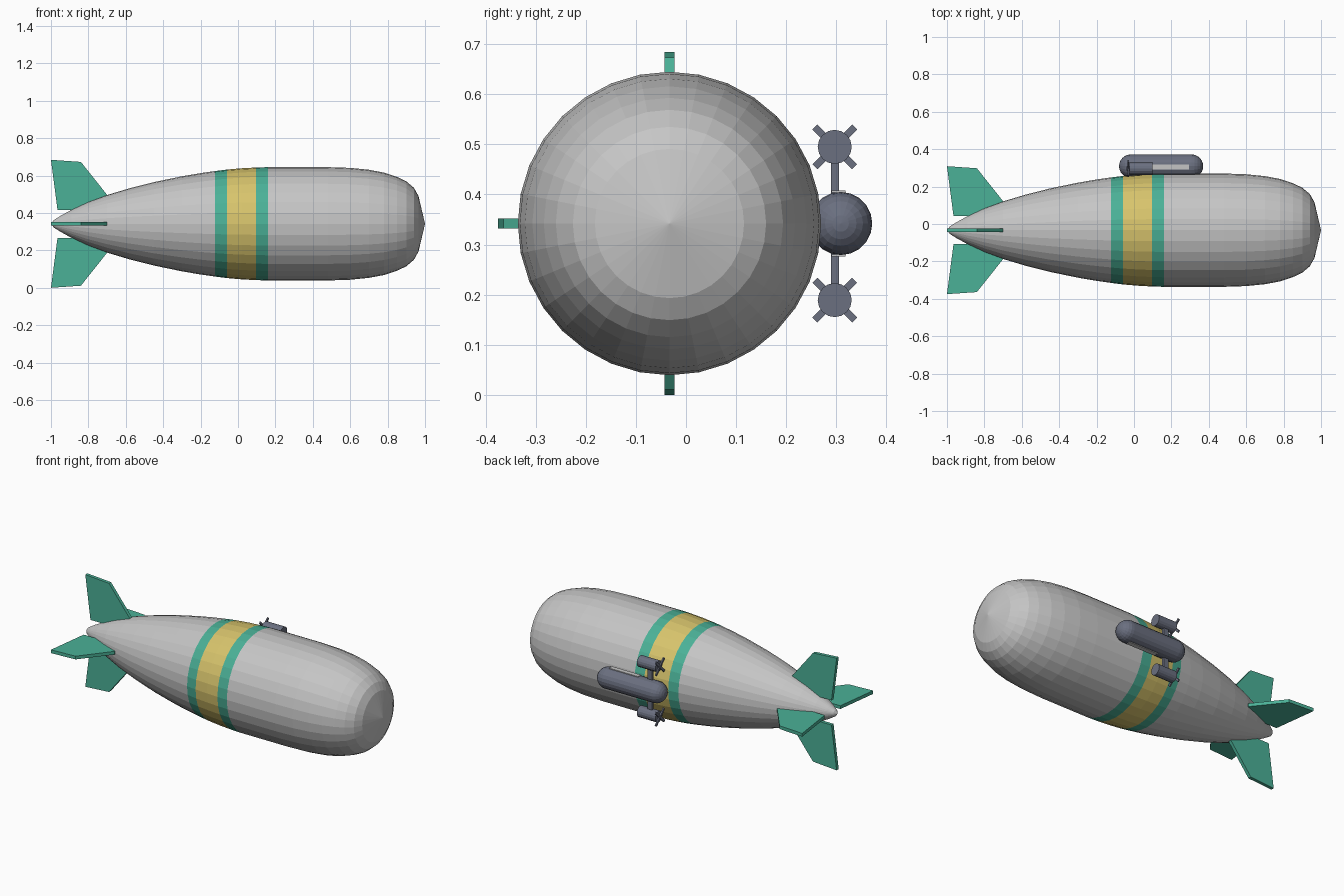
import bpy, bmesh, math
from mathutils import Matrix, Vector

if "Cube" in bpy.data.objects:
    bpy.data.objects.remove(bpy.data.objects["Cube"], do_unlink=True)

AXIS_Y, AXIS_Z = -0.033, 0.342


def material(name, rgb):
    m = bpy.data.materials.new(name)
    m.use_nodes = True
    m.diffuse_color = (*rgb, 1)
    m.node_tree.nodes["Principled BSDF"].inputs["Base Color"].default_value = (*rgb, 1)
    return m


grey = material("hull grey", (0.56, 0.56, 0.56))
teal = material("teal", (0.07, 0.44, 0.31))
yellow = material("yellow", (0.68, 0.55, 0.15))
slate = material("slate", (0.145, 0.16, 0.215))


def finish(bm, name, *mats):
    bmesh.ops.recalc_face_normals(bm, faces=bm.faces)
    me = bpy.data.meshes.new(name)
    bm.to_mesh(me)
    bm.free()
    ob = bpy.data.objects.new(name, me)
    bpy.context.collection.objects.link(ob)
    for m in mats:
        me.materials.append(m)
    return ob


def lathe(name, profile, sides, y, z, *mats):
    """Revolve (x, radius) points around a lengthwise axis."""
    bm = bmesh.new()
    vs = [bm.verts.new((x, y, z + r)) for x, r in profile]
    es = [bm.edges.new(pair) for pair in zip(vs, vs[1:])]
    bmesh.ops.spin(bm, geom=vs + es, cent=(0, y, z), axis=(1, 0, 0),
                   angle=math.tau, steps=sides, use_duplicate=False)
    bmesh.ops.remove_doubles(bm, verts=bm.verts, dist=0.0005)
    return finish(bm, name, *mats)


def box(name, low, high, mat):
    bm = bmesh.new()
    low, high = Vector(low), Vector(high)
    bmesh.ops.create_cube(bm, size=1, matrix=Matrix.Translation((low + high) / 2)
                          @ Matrix.Diagonal((*(high - low), 1)))
    return finish(bm, name, mat)


# Hull with painted bands
hull_profile = [
    (-1, 0), (-0.985, 0.02), (-0.95, 0.042), (-0.89, 0.075), (-0.8, 0.117),
    (-0.7, 0.154), (-0.58, 0.19), (-0.45, 0.223), (-0.3, 0.254), (-0.2, 0.271),
    (-0.123, 0.282), (-0.06, 0.29), (0.02, 0.297), (0.095, 0.301), (0.16, 0.303),
    (0.48, 0.303), (0.6, 0.299), (0.7, 0.289), (0.78, 0.274), (0.85, 0.251),
    (0.9, 0.227), (0.94, 0.193), (0.965, 0.149), (1, 0)]
hull = lathe("hull", hull_profile, 32, AXIS_Y, AXIS_Z, grey, teal, yellow)
for f in hull.data.polygons:
    x = f.center.x
    if -0.06 < x < 0.095:
        f.material_index = 2
    elif -0.123 < x < 0.16:
        f.material_index = 1

# Four tail fins
fin_outline = [(-0.965, 0.075), (-1, 0.342), (-0.84, 0.331), (-0.7, 0.155), (-0.7, 0.075)]
for i, side in enumerate(("top", "front", "bottom", "back")):
    bm = bmesh.new()
    face = bm.faces.new([bm.verts.new((x, -0.01, r)) for x, r in fin_outline])
    ext = bmesh.ops.extrude_face_region(bm, geom=[face])["geom"]
    bmesh.ops.translate(bm, vec=(0, 0.02, 0),
                        verts=[v for v in ext if isinstance(v, bmesh.types.BMVert)])
    bmesh.ops.transform(bm, verts=bm.verts, matrix=Matrix.Translation((0, AXIS_Y, AXIS_Z))
                        @ Matrix.Rotation(i * math.pi / 2, 4, "X"))
    finish(bm, side + "_fin", teal)

# Rounded gondola
R = 0.063
arc = [(R * math.sin(a), R * math.cos(a)) for a in (i * math.pi / 12 for i in range(7))]
front_cap = [(0.37 - R + x, r) for x, r in arc]
rear_cap = [(-0.08 + R - x, r) for x, r in reversed(arc)]
lathe("gondola", rear_cap + front_cap, 20, 0.309, AXIS_Z, slate)

# Engines above and below the gondola
for side, s in (("upper", 1), ("lower", -1)):
    y, z = 0.297, AXIS_Z + s * 0.153
    lathe(side + "_engine", [(-0.025, 0), (-0.025, 0.034), (0.1, 0.034), (0.1, 0)],
          16, y, z, slate)
    ends = sorted((AXIS_Z + s * 0.055, z))
    box(side + "_strut", (0.015, 0.29, ends[0]), (0.045, 0.306, ends[1]), slate)
    edge = AXIS_Z + s * 0.064
    box(side + "_panel", (0.1, 0.291, edge - 0.002), (0.295, 0.319, edge + 0.002), grey)
    # Crossed propeller blades
    bm = bmesh.new()
    for k in (1, -1):
        bmesh.ops.create_cube(bm, size=1, matrix=Matrix.Translation((-0.032, y, z))
                              @ Matrix.Rotation(k * math.pi / 4, 4, "X")
                              @ Matrix.Diagonal((0.008, 0.014, 0.112, 1)))
    finish(bm, side + "_propeller", slate)
    lathe(side + "_hub", [(-0.04, 0), (-0.04, 0.01), (-0.02, 0.01), (-0.02, 0)],
          8, y, z, slate)
